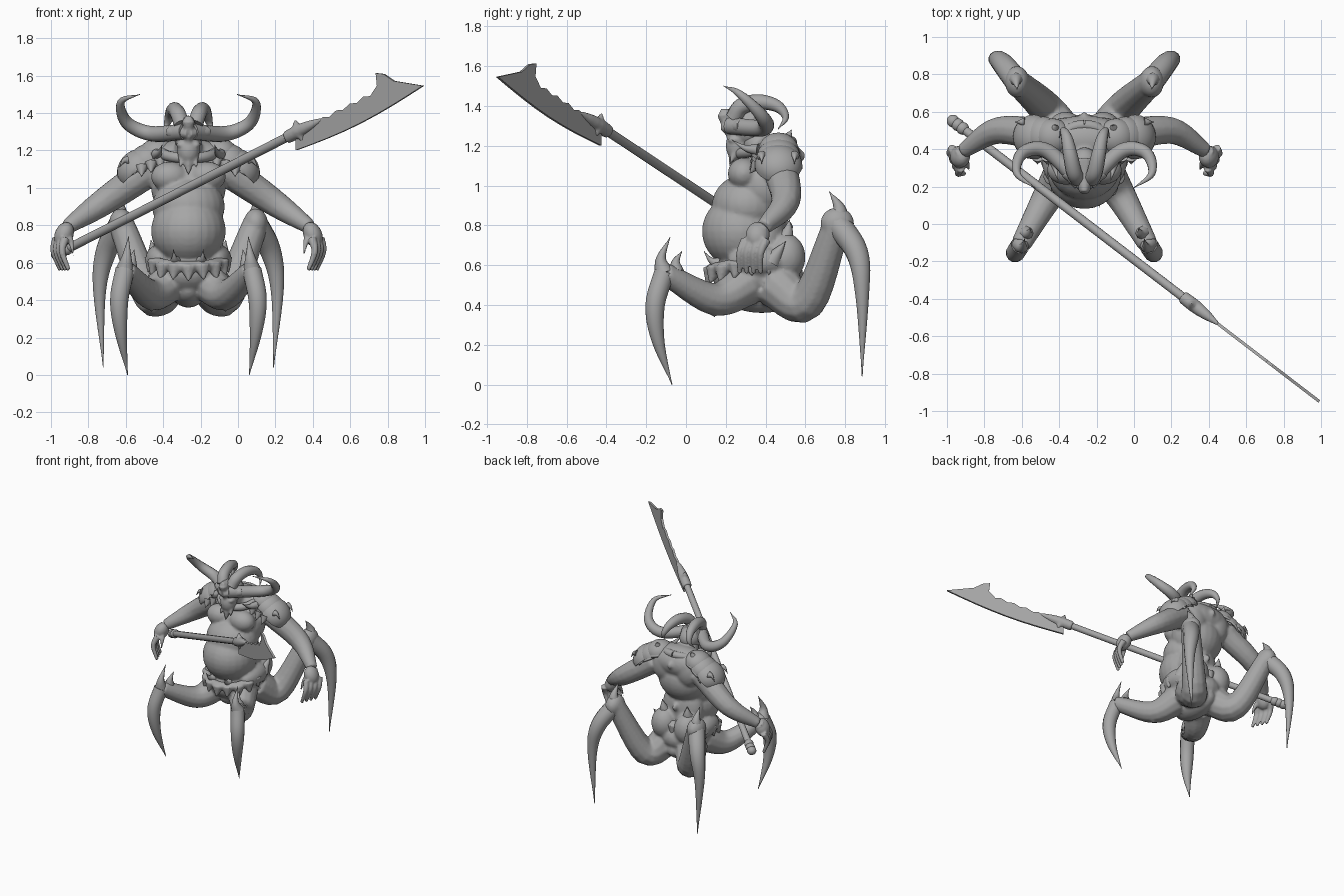
import bpy, bmesh, math, random
from mathutils import Vector, Matrix

random.seed(4)
if "Cube" in bpy.data.objects:
    bpy.data.objects.remove(bpy.data.objects["Cube"])

grey = bpy.data.materials.new("clay grey")
grey.use_nodes = True
grey.diffuse_color = (.38, .38, .38, 1)
grey.node_tree.nodes["Principled BSDF"].inputs["Base Color"].default_value = grey.diffuse_color

MIDLINE = -.265  # the creature stands left of the scene centre


def limb(bm, joints, start, end, swell=0, sides=12, steps=6):
    """Smooth tube through the joints, tapering from start to end radius."""
    p = [Vector(j) for j in joints]
    p = [2 * p[0] - p[1]] + p + [2 * p[-1] - p[-2]]
    path = []
    for a, b, c, d in zip(p, p[1:], p[2:], p[3:]):
        for k in range(steps):
            t = k / steps
            path.append(b + ((c - a) * t + (2 * a - 5 * b + 4 * c - d) * t ** 2
                             + (3 * b - a - 3 * c + d) * t ** 3) / 2)
    path.append(p[-2])
    last = len(path) - 1
    across = (path[1] - path[0]).orthogonal()
    rings = []
    for i, centre in enumerate(path):
        t = i / last
        along = (path[min(i + 1, last)] - path[max(i - 1, 0)]).normalized()
        across = (across - along * across.dot(along)).normalized()
        up = along.cross(across)
        radius = max(start + (end - start) * t + swell * math.sin(math.pi * t), .002)
        rings.append([bm.verts.new(centre + radius * (across * math.cos(a) + up * math.sin(a)))
                      for a in (math.tau * k / sides for k in range(sides))])
    faces = [bm.faces.new(rings[0]), bm.faces.new(rings[-1])]
    for u, v in zip(rings, rings[1:]):
        for k in range(sides):
            faces.append(bm.faces.new((u[k - 1], u[k], v[k], v[k - 1])))
    bmesh.ops.recalc_face_normals(bm, faces=faces)


def spike(bm, base, reach, radius, curl=(0, 0, 0)):
    """Pointed thorn that leaves its base along reach and bends by curl."""
    base, reach, curl = Vector(base), Vector(reach), Vector(curl)
    limb(bm, [base, base + reach / 2, base + reach + curl], radius, 0, sides=8)


def blob(bm, centre, size, tilt=0):
    """Ellipsoid of muscle or bone."""
    place = (Matrix.Translation(centre) @ Matrix.Rotation(tilt, 4, "Y")
             @ Matrix.Diagonal((*size, 1)))
    bmesh.ops.create_uvsphere(bm, u_segments=24, v_segments=16, radius=1, matrix=place)


def finish(name, bm, voxel=0, mirror=True):
    mesh = bpy.data.meshes.new(name)
    bm.to_mesh(mesh)
    bm.free()
    mesh.materials.append(grey)
    part = bpy.data.objects.new(name, mesh)
    bpy.context.collection.objects.link(part)
    bpy.ops.object.select_all(action="DESELECT")
    part.select_set(True)
    bpy.context.view_layer.objects.active = part
    bpy.ops.object.shade_smooth_by_angle(angle=math.radians(45))
    if mirror:
        part.location.x = MIDLINE
        part.modifiers.new("other side", "MIRROR")
    if voxel:
        fuse = part.modifiers.new("fuse", "REMESH")
        fuse.voxel_size = voxel
        fuse.use_smooth_shade = True
        part.modifiers.new("soften", "SMOOTH").iterations = 3
    return part


# Body: torso, arms and thighs fused into one skin
hip_back, heel_back, knee_back = (.1, .45, .5), (.2, .61, .42), (.36, .76, .81)
hip_front, heel_front, knee_front = (.1, .3, .5), (.2, .14, .43), (.34, -.11, .56)
shoulder, elbow, wrist = (.2, .47, 1.1), (.46, .5, .92), (.65, .39, .79)
bm = bmesh.new()
blob(bm, (0, .28, .77), (.2, .2, .19))      # belly
blob(bm, (0, .31, .9), (.195, .18, .16))    # upper belly
blob(bm, (0, .4, 1), (.2, .17, .18))        # rib cage
blob(bm, (0, .45, 1.14), (.25, .13, .12))   # upper back
blob(bm, (0, .41, .75), (.17, .1, .2))      # lower back
blob(bm, (0, .36, .55), (.19, .23, .14))    # pelvis
blob(bm, (0, .38, .46), (.1, .2, .1))       # underside
blob(bm, (.1, .29, 1.06), (.1, .08, .08))   # chest muscle
blob(bm, (.1, .5, 1.1), (.1, .07, .12))     # shoulder blade
blob(bm, (.15, .36, .62), (.08, .15, .08))  # hip
blob(bm, (.1, .5, .64), (.1, .1, .12))      # rump
for i in range(6):                          # spine knobs
    blob(bm, (0, .57 - .1 * math.sin(i / 2), 1.15 - i / 14), (.02, .03, .03))
limb(bm, [(0, .44, 1.1), (0, .36, 1.2), (0, .3, 1.27)], .1, .06)
limb(bm, [shoulder, elbow, wrist], .09, .04, .008)
limb(bm, [hip_front, heel_front, knee_front], .11, .055)
limb(bm, [hip_back, heel_back, knee_back], .12, .07)
blob(bm, knee_back, (.065, .085, .08))
spike(bm, elbow, (.06, .06, .02), .05)
spike(bm, heel_front, (0, 0, -.1), .06)
finish("body", bm, .011)

# Scythe shaped lower legs with upright knee spikes
bm = bmesh.new()
limb(bm, [knee_front, (.37, -.155, .4), (.36, -.14, .22), (.325, -.07, 0)], .052, 0, .018)
spike(bm, knee_front, (-.02, -.03, .15), .05, (0, .06, .03))
spike(bm, (.31, -.05, .57), (-.02, 0, .1), .04, (0, .03, 0))
finish("front_claws", bm)
bm = bmesh.new()
limb(bm, [knee_back, (.44, .86, .66), (.475, .885, .45), (.455, .885, .04)], .065, 0, .016)
spike(bm, knee_back, (.01, .02, .15), .065, (-.01, -.06, .01))
finish("back_claws", bm)

# Hands with spread, curled fingers
bm = bmesh.new()
palm = Vector((.665, .36, .75))
blob(bm, palm, (.05, .06, .07), -.4)
limb(bm, [wrist, palm], .04, .045)
for i in range(4):
    knuckle = palm + Vector((.04 - i * .015, .045 - i * .035, -.02))
    limb(bm, [knuckle, knuckle + Vector((.015, -.03, -.07)), knuckle - Vector((.02, .03, .17))],
         .025, .012, sides=8)
spike(bm, palm, (-.07, -.08, -.07), .035, (.02, 0, -.06))
finish("hands", bm, .007)

# Head: skull, beaked brow, jaw
bm = bmesh.new()
blob(bm, (0, .31, 1.28), (.08, .1, .085))
blob(bm, (0, .26, 1.2), (.06, .06, .08))
blob(bm, (.04, .25, 1.23), (.025, .04, .02))
limb(bm, [(0, .34, 1.32), (0, .25, 1.34), (0, .17, 1.37)], .07, .02)
limb(bm, [(0, .19, 1.36), (0, .22, 1.24)], .035, .015)
limb(bm, [(0, .19, 1.29), (.1, .28, 1.3)], .025, .035)
spike(bm, (0, .25, 1.16), (0, -.03, -.1), .04)
spike(bm, (.035, .25, 1.17), (.01, -.04, -.08), .022)
finish("head", bm, .008)

# Two pairs of horns, the inner pair curling back over the skull
bm = bmesh.new()
limb(bm, [(.02, .22, 1.3), (.2, .39, 1.29), (.33, .38, 1.35), (.36, .27, 1.46), (.26, .19, 1.5)],
     .044, 0, .012)
finish("outer_horns", bm)
bm = bmesh.new()
curl = [math.pi * (1 - k / 4) for k in range(6)]
limb(bm, [(.115 - .025 * a, .37 + .13 * math.cos(a), 1.34 + .08 * math.sin(a)) for a in curl],
     .042, 0, .014)
finish("inner_horns", bm)

# Layered shoulder plates with spikes
for n, name in enumerate(("lower", "middle", "upper")):
    bm = bmesh.new()
    centre, tilt = Vector((.27 - n * .05, .465, 1.1 + n * .04)), .75 - n / 4
    size = .12 - n / 100
    blob(bm, centre, (size, size, size * .85), tilt)
    outward = Vector((math.sin(tilt), 0, math.cos(tilt)))
    bmesh.ops.bisect_plane(bm, geom=bm.verts[:] + bm.edges[:] + bm.faces[:], clear_inner=True,
                           plane_co=centre, plane_no=outward)
    plates = finish(name + "_shoulder_plates", bm)
    plates.modifiers.new("thickness", "SOLIDIFY").thickness = .018
bm = bmesh.new()
for i in range(4):
    spike(bm, (.32, .38 + i * .055, 1.15), (.05, 0, -.01), .025, (0, 0, -.03))
    spike(bm, (.1 + i * .05, .36, 1.17 - i / 50), (0, -.04, -.05), .035)
spike(bm, (.17, .36, 1.18), (-.03, -.13, .02), .03, (0, 0, .03))
spike(bm, (.16, .5, 1.22), (-.01, .03, .06), .04)
finish("shoulder_spikes", bm)

# Bony collar and ragged waist follow the half ring of the body
turn = [math.pi * (k / 8 - .5) for k in range(9)]
bm = bmesh.new()
limb(bm, [(.14 * math.cos(a), .4 + .13 * math.sin(a), 1.19 + .03 * math.sin(a)) for a in turn],
     .028, .028)
finish("collar", bm)
bm = bmesh.new()
waist = [Vector((.19 * math.cos(a), .33 + .2 * math.sin(a), .62 + .04 * math.sin(a))) for a in turn]
limb(bm, waist, .03, .03)
for a, top in zip(turn, waist):
    drop = random.uniform(.08, .12)
    spike(bm, top, (.03 * math.cos(a), .03 * math.sin(a), -drop), .05)
finish("waist_skirt", bm, .009)
bm = bmesh.new()
spike(bm, (.1, .48, .7), (.01, .06, .13), .06, (0, -.02, 0))
spike(bm, (.18, .43, .62), (.02, .07, .1), .05)
spike(bm, (.07, .16, .61), (.01, -.07, .03), .03, (0, 0, .03))
finish("hip_spines", bm)


# Polearm: shaft with lumpy butt, clawed guard and thin notched blade
butt, neck = Vector((-.98, .56, .64)), Vector((.3, -.42, 1.29))
shaft = neck - butt
bm = bmesh.new()
limb(bm, [butt, neck], .024, .024)
for i in range(3):
    blob(bm, butt + shaft * (.01 + i * .02), (.034, .034, .032))
finish("shaft", bm, mirror=False)
bm = bmesh.new()
limb(bm, [neck - shaft * .03, neck + shaft * .12], .035, .008, .012)
for way in (1, -1):
    spike(bm, neck + shaft * .02, (way * -.03, way * .02, way * .07), .04, (way * .01, 0, 0))
finish("guard", bm, .008, mirror=False)


def outline(u, height):
    """Point at fraction u of the blade, height above the shaft line."""
    return bm.verts.new(neck + shaft * (.01 + u * .53) + Vector((0, 0, height)))


bm = bmesh.new()
hook = .64
back = [outline(hook * k / 12, .008 * (-1) ** k) for k in range(12)]
back += [outline(hook, .03), outline(hook - .01, .1), outline(hook + .05, .075),
         outline(hook + .13, .01), outline(1, -.095)]
edge = [outline(1 - k / 8, -.095 - .03 * math.sin(math.pi * k / 8)) for k in range(1, 9)]
blade = bm.faces.new(back + edge)
thick = Vector((.6, .8, 0)) * .016
rim = bmesh.ops.extrude_face_region(bm, geom=[blade])["geom"]
bmesh.ops.translate(bm, vec=thick, verts=[v for v in rim if isinstance(v, bmesh.types.BMVert)])
bmesh.ops.translate(bm, vec=-thick / 2, verts=bm.verts)
bmesh.ops.recalc_face_normals(bm, faces=bm.faces)
finish("blade", bm, mirror=False)
